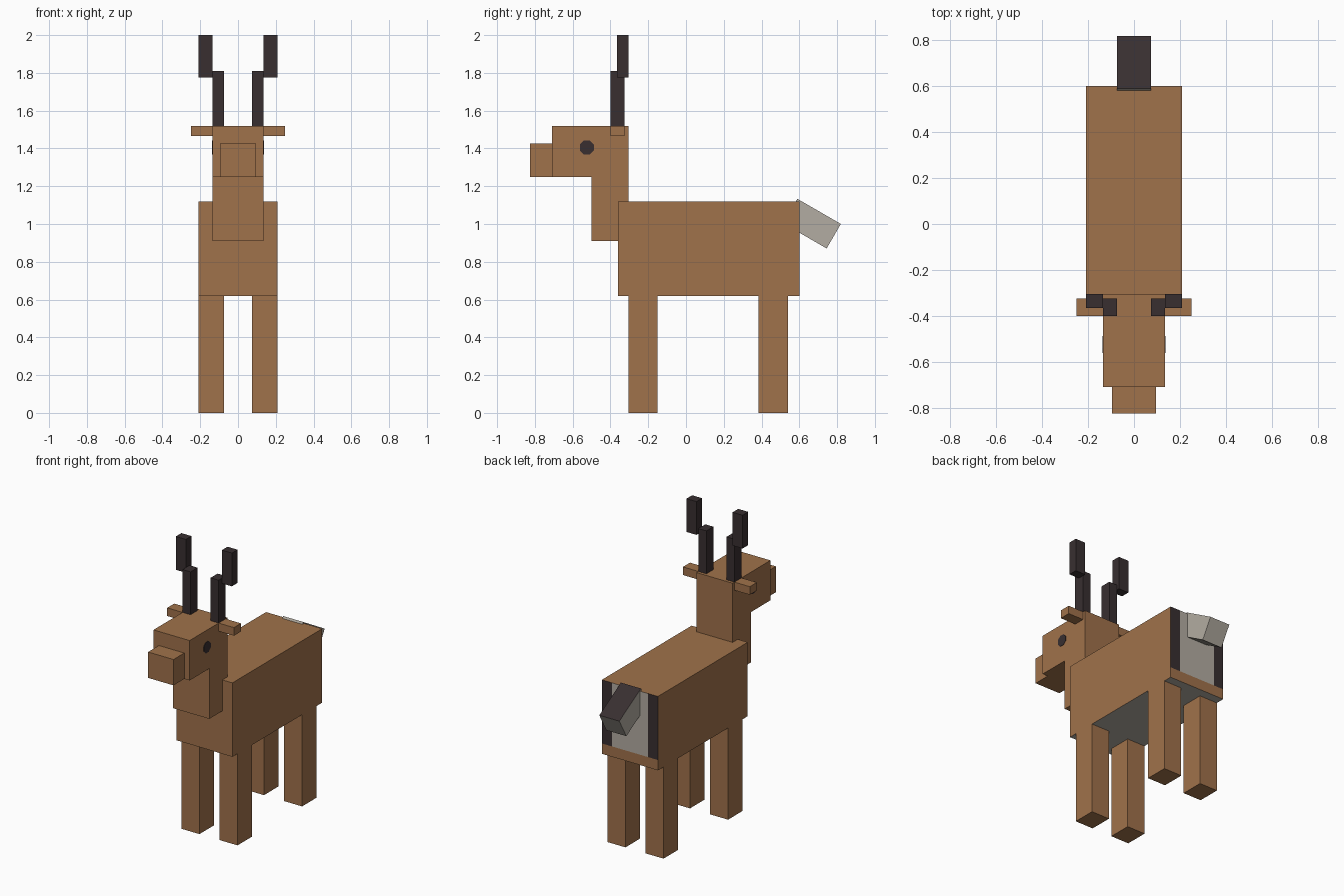
import bpy
import bmesh
from math import pi, radians
from mathutils import Matrix, Vector

default = bpy.data.objects.get("Cube")
if default:
    bpy.data.objects.remove(default, do_unlink=True)


def make_material(name, rgb):
    mat = bpy.data.materials.new(name)
    mat.use_nodes = True
    colour = (*rgb, 1.0)
    mat.diffuse_color = colour
    bsdf = mat.node_tree.nodes["Principled BSDF"]
    bsdf.inputs["Base Color"].default_value = colour
    bsdf.inputs["Roughness"].default_value = 0.9
    return mat


BROWN = make_material("brown fur", (0.352, 0.168, 0.07))
DARK = make_material("dark brown", (0.04, 0.028, 0.03))
PALE = make_material("pale grey fur", (0.45, 0.415, 0.36))


def finish(name, bm, *mats):
    mesh = bpy.data.meshes.new(name)
    bm.normal_update()
    bm.to_mesh(mesh)
    bm.free()
    for mat in mats:
        mesh.materials.append(mat)
    obj = bpy.data.objects.new(name, mesh)
    bpy.context.collection.objects.link(obj)
    return obj


def box_mesh(x, y, z):
    """Box spanning the three (low, high) ranges."""
    spans = (x, y, z)
    centre = Vector([(a + b) / 2 for a, b in spans])
    size = Vector([abs(b - a) for a, b in spans])
    bm = bmesh.new()
    bmesh.ops.create_cube(bm, size=1, matrix=Matrix.Translation(centre) @ Matrix.Diagonal(size.to_4d()))
    return bm


def box(name, x, y, z, mat=BROWN):
    return finish(name, box_mesh(x, y, z), mat)


def pair(name, x, y, z, mat=BROWN):
    for side, s in (("left", 1), ("right", -1)):
        box(f"{side}_{name}", (s * x[0], s * x[1]), y, z, mat)


# Body with a pale belly and a striped rump
body = box_mesh((-0.21, 0.21), (-0.36, 0.60), (0.62, 1.12))
for point, normal in (((0.135, 0, 0), (1, 0, 0)),
                      ((-0.135, 0, 0), (1, 0, 0)),
                      ((0, 0, 0.69), (0, 0, 1))):
    bmesh.ops.bisect_plane(body, geom=body.verts[:] + body.edges[:] + body.faces[:],
                           plane_co=point, plane_no=normal)
body.normal_update()
for face in body.faces:
    c = face.calc_center_median()
    if face.normal.z < -0.5:
        face.material_index = 2
    elif face.normal.y > 0.5 and c.z > 0.69:
        face.material_index = 1 if abs(c.x) > 0.135 else 2
finish("body", body, BROWN, DARK, PALE)

# Neck, head and snout
box("neck", (-0.135, 0.135), (-0.50, -0.305), (0.91, 1.25))
box("head", (-0.135, 0.135), (-0.71, -0.305), (1.25, 1.52))
box("snout", (-0.095, 0.095), (-0.825, -0.71), (1.25, 1.425))

# Legs, ears and stepped antlers
pair("front_leg", (0.075, 0.21), (-0.305, -0.15), (0, 0.62))
pair("back_leg", (0.075, 0.21), (0.385, 0.54), (0, 0.62))
pair("ear", (0.135, 0.25), (-0.40, -0.325), (1.465, 1.52))
pair("lower_antler", (0.075, 0.135), (-0.40, -0.325), (1.52, 1.81), DARK)
pair("upper_antler", (0.135, 0.21), (-0.365, -0.305), (1.775, 2.0), DARK)

# Eyes as thin eight-sided plates
for side, s in (("left", 1), ("right", -1)):
    eye = bmesh.new()
    place = (Matrix.Translation((s * 0.135, -0.525, 1.405))
             @ Matrix.Rotation(pi / 2, 4, "Y") @ Matrix.Rotation(pi / 8, 4, "Z"))
    bmesh.ops.create_cone(eye, cap_ends=True, segments=8, radius1=0.04,
                          radius2=0.04, depth=0.006, matrix=place)
    finish(f"{side}_eye", eye, DARK)

# Drooping tail, dark on top only
tail = box_mesh((-0.075, 0.075), (-0.133, 0.133), (-0.075, 0.075))
tail.normal_update()
for face in tail.faces:
    face.material_index = 1 if face.normal.z > 0.5 else 0
tail_obj = finish("tail", tail, PALE, DARK)
tail_obj.location = (0, 0.667, 1.002)
tail_obj.rotation_euler.x = radians(-30)
